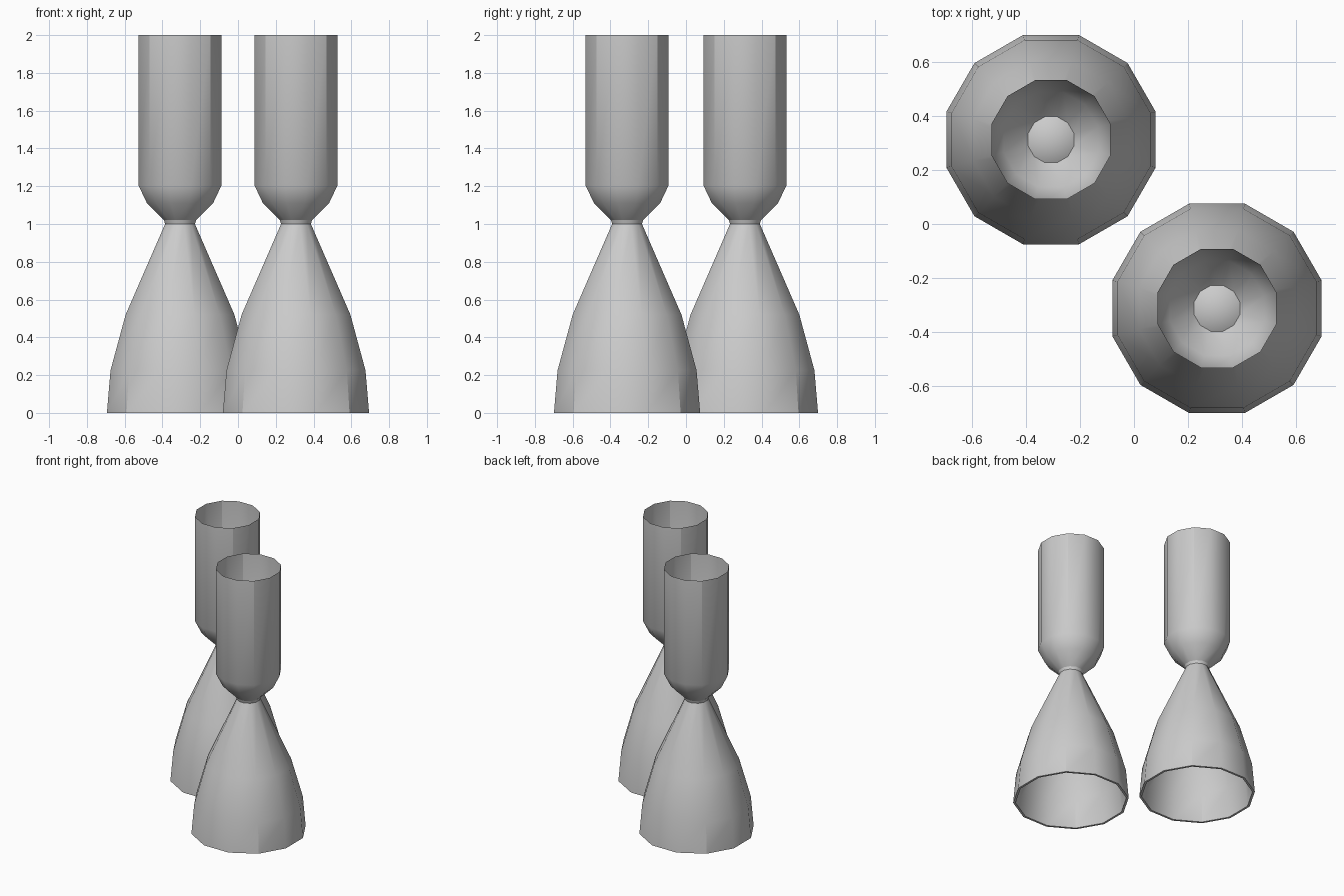
import bpy
import bmesh
from math import cos, sin, pi, radians

SIDES = 12

cube = bpy.data.objects.get("Cube")
if cube:
    bpy.data.objects.remove(cube, do_unlink=True)

metal = bpy.data.materials.new("grey metal")
metal.use_nodes = True
metal.diffuse_color = (0.6, 0.6, 0.6, 1)
metal.node_tree.nodes["Principled BSDF"].inputs["Base Color"].default_value = (0.6, 0.6, 0.6, 1)


def lathe(name, profile, centre, creased):
    """Spin (flat radius, z) points into a shell; creased spans get hard diagonal edges."""
    bm = bmesh.new()
    rings = []
    for r, z in profile:
        if r == 0:
            rings.append([bm.verts.new((0, 0, z))] * SIDES)
            continue
        reach = r / cos(pi / SIDES)
        turns = [(i + 0.5) * 2 * pi / SIDES for i in range(SIDES)]
        rings.append([bm.verts.new((reach * cos(a), reach * sin(a), z)) for a in turns])
    for a, b in zip(rings, rings[1:]):
        for i in range(SIDES):
            j = (i + 1) % SIDES
            corners = list(dict.fromkeys((a[i], a[j], b[j], b[i])))
            bm.faces.new(corners)
    mesh = bpy.data.meshes.new(name)
    bm.normal_update()
    bm.to_mesh(mesh)
    bm.free()
    mesh.materials.append(metal)
    obj = bpy.data.objects.new(name, mesh)
    obj.location = (*centre, 0)
    bpy.context.collection.objects.link(obj)

    # Smooth shading, with rims kept sharp
    bpy.ops.object.select_all(action='DESELECT')
    obj.select_set(True)
    bpy.context.view_layer.objects.active = obj
    bpy.ops.object.shade_smooth_by_angle(angle=radians(35))
    for edge in mesh.edges:
        p, q = (mesh.vertices[v].co for v in edge.vertices)
        upright = abs(p.z - q.z) > 0.1
        diagonal = abs(abs(p.x) - abs(p.y)) < 0.001
        if upright and diagonal and creased[0] <= min(p.z, q.z) and max(p.z, q.z) <= creased[1]:
            edge.use_edge_sharp = True
    return obj


# Open-topped chamber with a rounded bottom that narrows to the throat
chamber = [(0.085, 1.02), (0.175, 1.11), (0.22, 1.205), (0.22, 2.0)]

# Double-walled bell: inner wall, rim, outer wall, then the pointed cap in the throat
bell = [(0.065, 1.0), (0.272, 0.52), (0.352, 0.22), (0.371, 0.0),
        (0.387, 0.0), (0.368, 0.225), (0.288, 0.52), (0.079, 1.0),
        (0.085, 1.02), (0, 1.07)]

for side, sign in (("right", -1), ("left", 1)):
    centre = (sign * 0.307, sign * -0.312)
    lathe(side + "_chamber", chamber, centre, (1.2, 2.01))
    # The wall order runs downward first, so flip the winding by reversing the profile
    lathe(side + "_nozzle_bell", bell, centre, (-0.01, 0.23))
